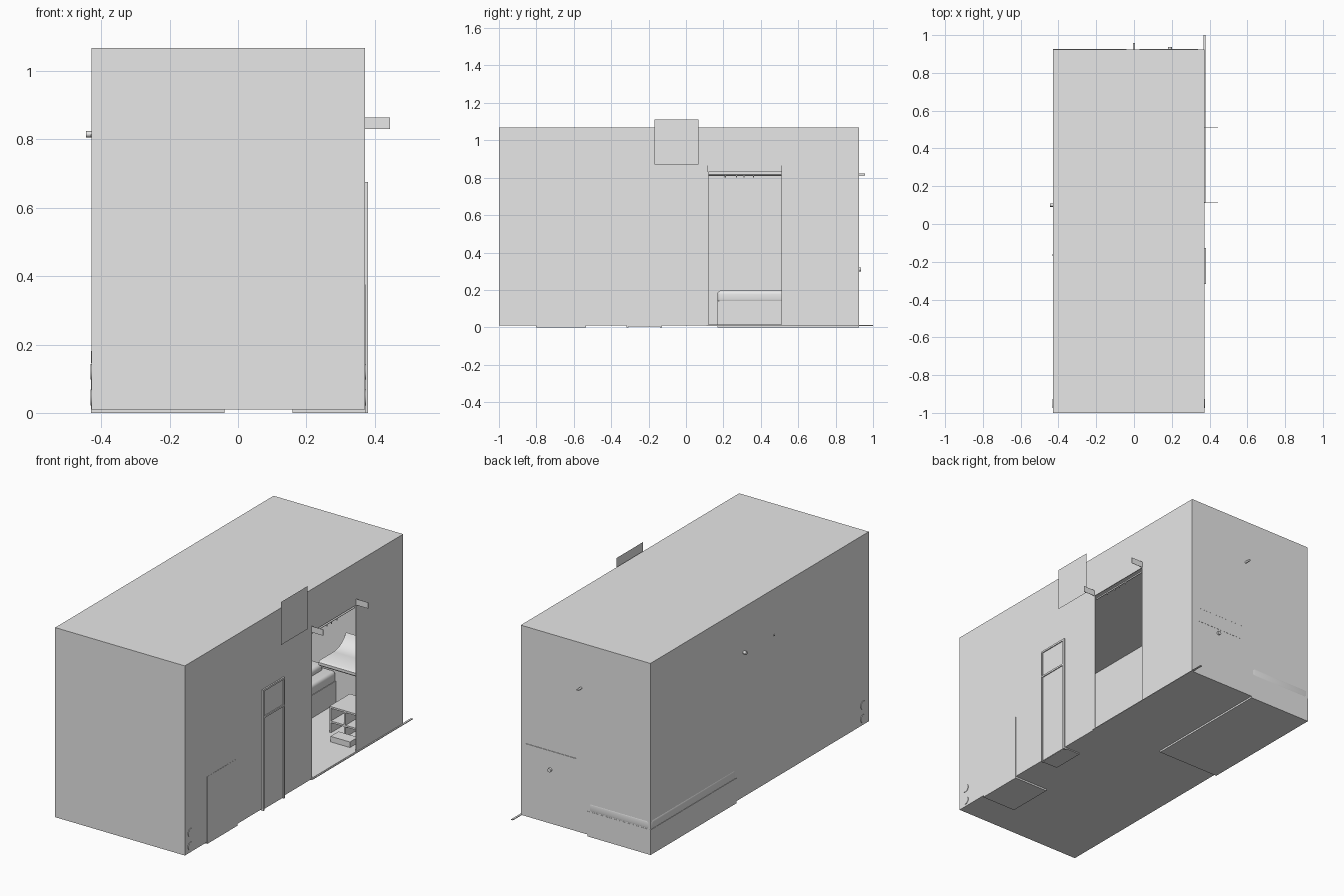
import bpy, bmesh, math
from mathutils import Vector

if "Cube" in bpy.data.objects:
    bpy.data.objects.remove(bpy.data.objects["Cube"], do_unlink=True)

grey = bpy.data.materials.new("plain_grey")
grey.use_nodes = True
grey.diffuse_color = (0.8, 0.8, 0.8, 1)
grey.node_tree.nodes["Principled BSDF"].inputs["Base Color"].default_value = (0.8, 0.8, 0.8, 1)


def finish(name, bm, smooth=False):
    mesh = bpy.data.meshes.new(name)
    bm.to_mesh(mesh)
    bm.free()
    mesh.materials.append(grey)
    obj = bpy.data.objects.new(name, mesh)
    bpy.context.collection.objects.link(obj)
    if smooth:
        for o in bpy.context.selected_objects:
            o.select_set(False)
        bpy.context.view_layer.objects.active = obj
        obj.select_set(True)
        bpy.ops.object.shade_smooth_by_angle(angle=math.radians(40))
    return obj


def box(name, low, high, bevel=0):
    """Box between two corners, with optional rounded edges."""
    bm = bmesh.new()
    bmesh.ops.create_cube(bm, size=1)
    for v in bm.verts:
        v.co = Vector(a + (b - a) * (c + 0.5) for a, b, c in zip(low, high, v.co))
    if bevel:
        bmesh.ops.bevel(bm, geom=bm.edges[:], offset=bevel, segments=4,
                        profile=0.5, affect='EDGES')
    return finish(name, bm, bevel > 0)


def profile(name, points, x, depth=0, flip=False, smooth=False):
    """Outline in y and z, placed at x and extruded along x."""
    bm = bmesh.new()
    face = bm.faces.new([bm.verts.new((x, y, z)) for y, z in points])
    if depth:
        ext = bmesh.ops.extrude_face_region(bm, geom=[face])
        moved = [g for g in ext["geom"] if isinstance(g, bmesh.types.BMVert)]
        bmesh.ops.translate(bm, verts=moved, vec=(depth, 0, 0))
        bmesh.ops.recalc_face_normals(bm, faces=bm.faces[:])
    else:
        face.normal_update()
        if (face.normal.x < 0) != flip:
            face.normal_flip()
    return finish(name, bm, smooth)


def rod(name, start, end, radius, sides=20):
    bm = bmesh.new()
    a, b = Vector(start), Vector(end)
    bmesh.ops.create_cone(bm, cap_ends=True, segments=sides, radius1=radius,
                          radius2=radius, depth=(b - a).length)
    turn = (b - a).to_track_quat('Z', 'Y')
    for v in bm.verts:
        v.co = turn @ v.co + (a + b) / 2
    return finish(name, bm, True)


# Room shell with thin walls and a tall doorway in the left wall
L, R, F, B = -0.428, 0.372, -1.0, 0.925
LOW, TOP, T = 0.01, 1.068, 0.004
box("floor", (L, F, LOW), (R, B, LOW + T))
box("roof", (L, F, TOP - T), (R, B, TOP))
box("front_wall", (L, F, LOW), (R, F + T, TOP))
box("back_wall", (L, B - T, LOW), (R, B, TOP))
box("right_wall", (L, F, LOW), (L + T, B, TOP))
profile("doorway_wall", [(F, LOW), (0.12, LOW), (0.12, 0.83), (0.51, 0.83),
                         (0.51, LOW), (B, LOW), (B, TOP), (F, TOP)], R - T, T)

# Wall sign with a jagged emblem
profile("sign_board", [(-0.168, 0.87), (0.066, 0.87), (0.066, 1.11), (-0.168, 1.11)], 0.384)
half = [(0.04, 0.05), (0.04, 0.032), (0.06, 0.032), (0.06, 0.014), (0.075, 0.014)]
quarter_b = [(y, -z) for y, z in reversed(half)]
right_half = half + quarter_b
emblem = right_half + [(-y, -z) for y, z in right_half]
profile("sign_emblem", [(y - 0.05, z + 0.985) for y, z in emblem], 0.386, flip=True)

# Brackets and curtain rod above the doorway
for i, y in enumerate((0.116, 0.512)):
    box(f"doorway_bracket_{i}", (R, y - 0.001, 0.83), (0.445, y + 0.001, 0.864))
rod("curtain_rod", (0.36, 0.12, 0.815), (0.36, 0.51, 0.815), 0.005, 10)
for y in (0.21, 0.27, 0.31, 0.36):
    rod(f"curtain_hook_{y}", (0.36, y, 0.8), (0.36, y, 0.818), 0.003, 8)
box("doorway_rail", (R - 0.004, 0.11, 0.008), (0.379, 1.0, 0.012))

# Slim side door
for i, y in enumerate((-0.318, -0.138)):
    box(f"door_jamb_{i}", (R - 0.01, y, 0), (0.38, y + 0.01, 0.675))
for i, z in enumerate((0.515, 0.665)):
    box(f"door_rail_{i}", (R - 0.01, -0.318, z), (0.38, -0.128, z + 0.01))
box("door_panel", (R - 0.01, -0.31, 0.005), (0.375, -0.13, 0.67))
box("door_mat", (0.27, -0.318, 0.004), (R, -0.128, 0.018))

# Bed with mattress and pillow
box("bed_base", (L - 0.002, 0.168, 0), (-0.04, B + 0.001, 0.14))
box("mattress", (L - 0.002, 0.168, 0.13), (-0.04, B + 0.001, 0.197), 0.02)
box("pillow", (-0.37, 0.74, 0.185), (-0.1, 0.9, 0.235), 0.022)

# Wall desk whose top sweeps up at the back
sweep = [(0.8 + 0.122 * math.sin(a), 0.49 - 0.122 * math.cos(a))
         for a in (math.radians(9 * i) for i in range(8))]
profile("wall_desk", [(B + 0.001, 0.335), (0.68, 0.335), (0.667, 0.345), (0.667, 0.36),
                      (0.68, 0.368)] + sweep + [(B + 0.001, 0.415)],
        0.03, 0.31, smooth=True)

# Open stool and step below the desk
box("stool_top", (0.13, 0.62, 0.15), (0.32, 0.8, 0.16))
box("stool_bottom", (0.13, 0.62, 0.07), (0.32, 0.8, 0.08))
for i, x in enumerate((0.13, 0.22, 0.31)):
    box(f"stool_side_{i}", (x, 0.62, 0.014), (x + 0.01, 0.8, 0.15))
box("step", (0.2, 0.53, 0.014), (0.32, 0.6, 0.045))

# Cabinet and through pipes
box("cabinet", (0.16, -0.803, 0), (R + 0.001, -0.535, 0.375))
for i, z in enumerate((0.045, 0.12)):
    rod(f"pipe_{i}", (L - 0.003, -0.95, z), (R + 0.003, -0.95, z), 0.023)

# Knobs that come through the walls
rod("right_wall_knob", (L + 0.02, 0.1, 0.815), (-0.445, 0.1, 0.815), 0.009, 12)
rod("right_wall_stud", (L + 0.02, -0.165, 0.81), (L - 0.004, -0.165, 0.81), 0.005, 8)
rod("back_wall_knob", (0, B - 0.02, 0.817), (0, 0.957, 0.817), 0.006, 12)
rod("back_wall_stud", (0.19, B - 0.02, 0.31), (0.19, 0.936, 0.31), 0.011, 12)
